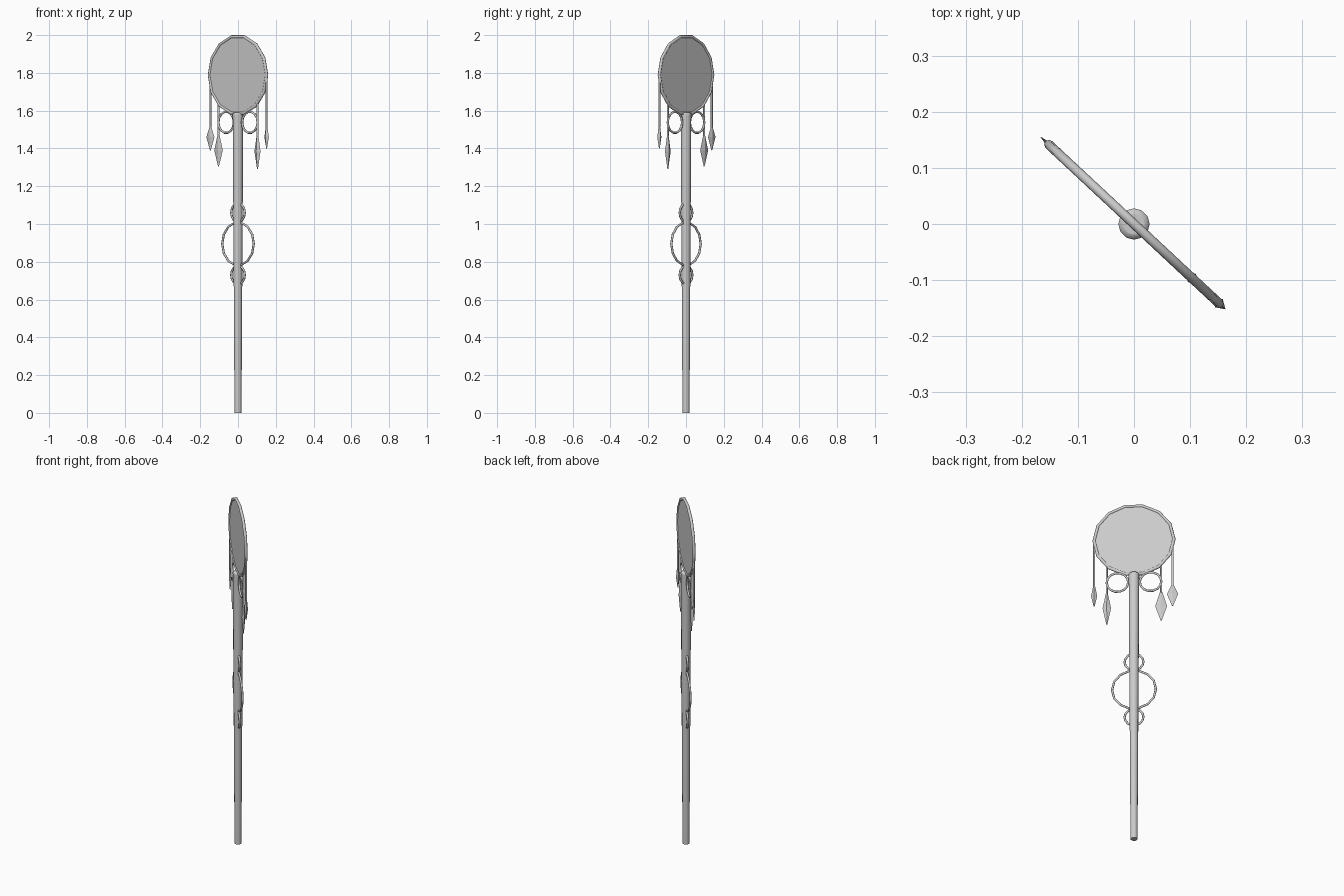
import bpy, bmesh, math
from mathutils import Matrix

if "Cube" in bpy.data.objects:
    bpy.data.objects.remove(bpy.data.objects["Cube"], do_unlink=True)

TURN = math.radians(-43)      # all flat parts share one turned plane
HEAD_Z, HEAD_R = 1.789, 0.2075
SIDES = 14

grey = bpy.data.materials.new("plain grey")
grey.use_nodes = True
grey.diffuse_color = (0.6, 0.6, 0.6, 1)
grey.node_tree.nodes["Principled BSDF"].inputs["Base Color"].default_value = (0.6, 0.6, 0.6, 1)


def finish(name, smooth=True):
    ob = bpy.context.object
    ob.name = name
    ob.data.materials.append(grey)
    if smooth:
        bpy.ops.object.shade_smooth_by_angle(angle=math.radians(50))
    return ob


def on_plane(s, z):
    return (s * math.cos(TURN), s * math.sin(TURN), z)


def ring(name, s, z, radius, tube, sides=SIDES):
    bpy.ops.mesh.primitive_torus_add(
        major_radius=radius, minor_radius=tube, major_segments=sides, minor_segments=8,
        location=on_plane(s, z), rotation=(math.pi / 2, 0, TURN))
    return finish(name)


def pendant(name, s, top, mid, low, width, depth):
    # flattened spindle: small collar, wide middle, narrow tip
    bm = bmesh.new()
    rows = []
    for z, w, d in ((top, 0.006, 0.005), (mid, width, depth), (low, 0.003, 0.002)):
        rows.append([bm.verts.new(p) for p in ((w, 0, z), (0, d, z), (-w, 0, z), (0, -d, z))])
    for a, b in zip(rows, rows[1:]):
        for i in range(4):
            j = (i + 1) % 4
            bm.faces.new((a[i], a[j], b[j], b[i]))
    bm.faces.new(rows[0])
    bm.faces.new(rows[-1][::-1])
    bmesh.ops.recalc_face_normals(bm, faces=bm.faces)
    bm.transform(Matrix.Translation(on_plane(s, 0)) @ Matrix.Rotation(TURN, 4, "Z"))
    mesh = bpy.data.meshes.new(name)
    bm.to_mesh(mesh)
    bm.free()
    ob = bpy.data.objects.new(name, mesh)
    mesh.materials.append(grey)
    bpy.context.collection.objects.link(ob)


def cord(name, s, low):
    top = HEAD_Z - math.sqrt(max(HEAD_R ** 2 - s ** 2, 0))
    bpy.ops.mesh.primitive_cylinder_add(
        vertices=8, radius=0.0055, depth=top - low, location=on_plane(s, (top + low) / 2))
    finish(name)


# Tapered staff with a softened top
bpy.ops.mesh.primitive_cone_add(vertices=12, radius1=0.0185, radius2=0.028,
                                depth=1.59, location=(0, 0, 0.795))
staff = finish("staff")
bm = bmesh.new()
bm.from_mesh(staff.data)
rim_edges = [e for e in bm.edges if all(v.co.z > 0.7 for v in e.verts)]
bmesh.ops.bevel(bm, geom=rim_edges, offset=0.009, segments=2, affect="EDGES", profile=0.5)
bm.to_mesh(staff.data)
bm.free()

# Round head: rim and thin membrane
ring("head_rim", 0, HEAD_Z, HEAD_R, 0.0085)
bpy.ops.mesh.primitive_cylinder_add(
    vertices=SIDES, radius=HEAD_R, depth=0.006, location=(0, 0, HEAD_Z))
membrane = finish("head_membrane", smooth=False)
membrane.data.transform(Matrix.Rotation(math.pi / 2, 4, "Z"))
membrane.rotation_euler = (math.pi / 2, 0, TURN)

# Paired rings under the head
for side, word in ((-1, "right"), (1, "left")):
    ring(word + "_upper_ring", side * 0.086, 1.538, 0.056, 0.006)

# Rings around the middle of the staff
ring("middle_large_ring", 0, 0.895, 0.114, 0.006)
ring("middle_top_ring", 0, 1.06, 0.049, 0.006)
ring("middle_bottom_ring", 0, 0.73, 0.049, 0.006)

# Hanging cords with pendants
for name, s, top, mid, low, width, depth in (
        ("right_outer", -0.2, 1.515, 1.46, 1.39, 0.029, 0.006),
        ("right_inner", -0.141, 1.475, 1.39, 1.305, 0.031, 0.006),
        ("left_inner", 0.141, 1.47, 1.385, 1.29, 0.022, 0.01),
        ("left_outer", 0.207, 1.515, 1.46, 1.4, 0.016, 0.01)):
    cord(name + "_cord", s, top - 0.005)
    pendant(name + "_pendant", s, top, mid, low, width, depth)
